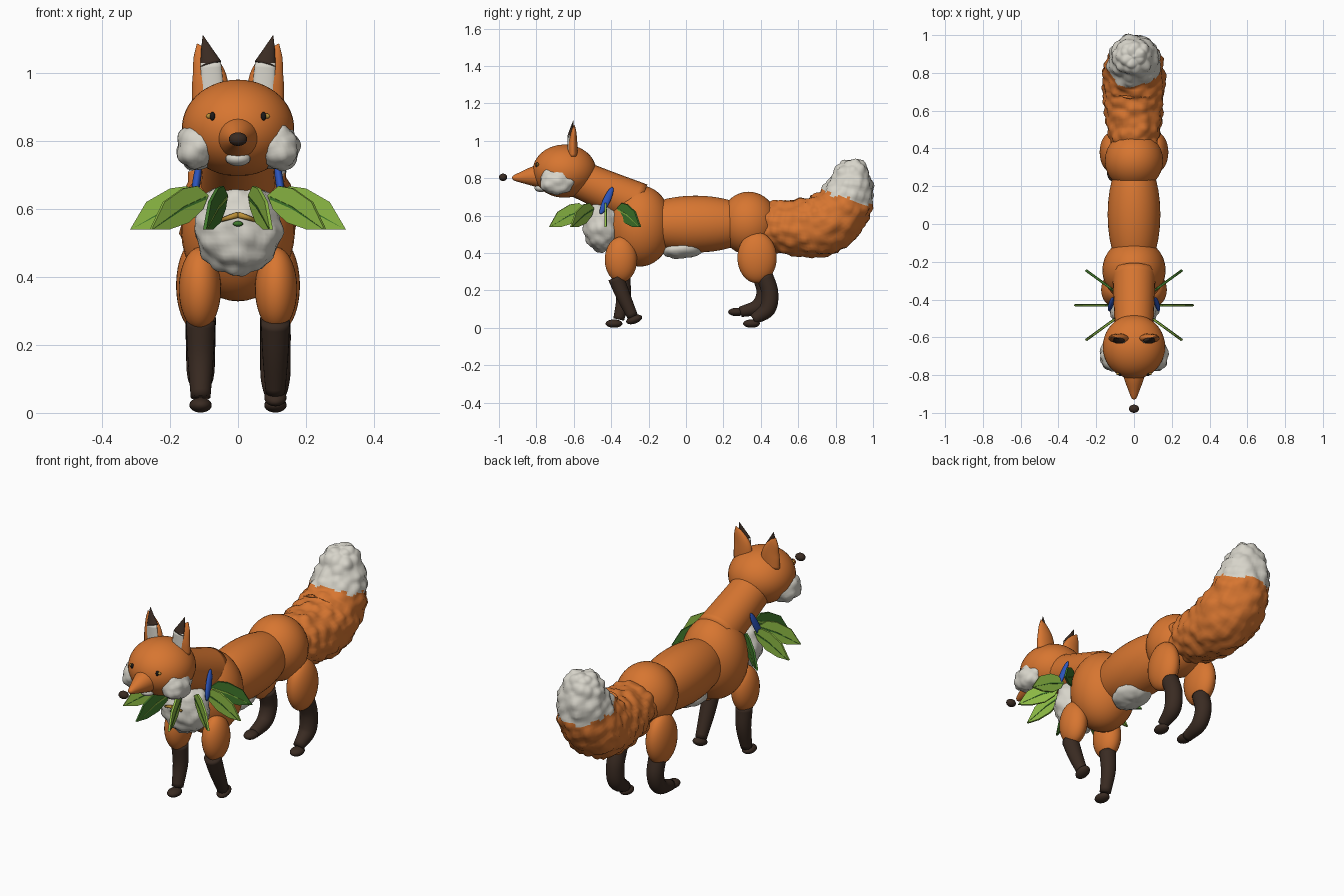
import bpy, bmesh, math
from mathutils import Vector, Matrix, noise

cube = bpy.data.objects.get("Cube")
if cube:
    bpy.data.objects.remove(cube, do_unlink=True)


def material(name, rgb):
    m = bpy.data.materials.new(name)
    m.use_nodes = True
    m.diffuse_color = (*rgb, 1)
    m.node_tree.nodes["Principled BSDF"].inputs["Base Color"].default_value = (*rgb, 1)
    return m


ORANGE = material("orange fur", (0.68, 0.18, 0.03))
WHITE = material("white fur", (0.68, 0.66, 0.59))
BROWN = material("dark brown", (0.042, 0.024, 0.016))
BLACK = material("black", (0.012, 0.01, 0.01))
LIME = material("light green", (0.27, 0.5, 0.06))
GREEN = material("dark green", (0.05, 0.19, 0.025))
BLUE = material("blue", (0.025, 0.09, 0.5))
GOLD = material("gold", (0.5, 0.28, 0.04))


def finish(name, bm, mats, smooth=True):
    bmesh.ops.recalc_face_normals(bm, faces=bm.faces[:])
    me = bpy.data.meshes.new(name)
    bm.to_mesh(me)
    bm.free()
    for m in mats:
        me.materials.append(m)
    for p in me.polygons:
        p.use_smooth = smooth
    ob = bpy.data.objects.new(name, me)
    bpy.context.collection.objects.link(ob)
    return ob


def tuft(bm, amp, cell):
    """Push the surface into rounded clumps of fur."""
    bm.normal_update()
    moves = [(v, v.normal * amp * (0.5 - noise.voronoi(v.co / cell)[0][0])) for v in bm.verts]
    for v, d in moves:
        v.co += d


def ball(name, loc, size, mat, rot=(0, 0, 0), fluff=0, seg=32):
    bm = bmesh.new()
    bmesh.ops.create_uvsphere(bm, u_segments=seg, v_segments=seg * 2 // 3, radius=1)
    turn = Matrix.Identity(4)
    for angle, axis in zip(rot, "XYZ"):
        turn = Matrix.Rotation(angle, 4, axis) @ turn
    bm.transform(Matrix.Translation(loc) @ turn @ Matrix.Diagonal((*size, 1)))
    if fluff:
        tuft(bm, fluff, 0.05)
    return finish(name, bm, [mat])


def catmull(a, b, c, d, t):
    return 0.5 * (2 * b + (c - a) * t + (2 * a - 5 * b + 4 * c - d) * t * t
                  + (3 * b - a - 3 * c + d) * t ** 3)


def tube(name, keys, mats, flat=1, sides=24, steps=6, fluff=0, rule=None):
    """Sweep an ellipse along smoothed (x, y, z, radius) keys."""
    k = [Vector(p) for p in keys]
    k = [2 * k[0] - k[1]] + k + [2 * k[-1] - k[-2]]
    pts = [catmull(*k[i:i + 4], s / steps) for i in range(len(k) - 3) for s in range(steps)]
    pts.append(k[-2])
    bm, rings = bmesh.new(), []
    for i, p in enumerate(pts):
        tangent = (pts[min(i + 1, len(pts) - 1)] - pts[max(i - 1, 0)]).xyz.normalized()
        u = (Vector((1, 0, 0)) - tangent * tangent.x).normalized()
        v = tangent.cross(u)
        r = max(p.w, 0.001)
        rings.append([bm.verts.new(p.xyz + r * (u * math.cos(a) + v * flat * math.sin(a)))
                      for a in (math.tau * j / sides for j in range(sides))])
    for a, b in zip(rings, rings[1:]):
        for j in range(sides):
            n = (j + 1) % sides
            bm.faces.new((a[j], a[n], b[n], b[j]))
    bm.faces.new(rings[0])
    bm.faces.new(rings[-1])
    bmesh.ops.recalc_face_normals(bm, faces=bm.faces[:])
    if fluff:
        tuft(bm, fluff, 0.055)
    if rule:
        for f in bm.faces:
            f.material_index = rule(f.calc_center_median())
    return finish(name, bm, mats)


def plate(name, outline, thick, mat, matrix):
    """Extrude an outline in the local xz plane."""
    bm = bmesh.new()
    face = bm.faces.new([bm.verts.new((x, -thick / 2, z)) for x, z in outline])
    new = bmesh.ops.extrude_face_region(bm, geom=[face])["geom"]
    bmesh.ops.translate(bm, vec=(0, thick, 0),
                        verts=[g for g in new if isinstance(g, bmesh.types.BMVert)])
    bm.transform(matrix)
    return finish(name, bm, [mat], False)


# Body
ball("chest", (0, -0.245, 0.545), (0.168, 0.17, 0.217), ORANGE)
ball("torso", (0, 0.05, 0.555), (0.14, 0.34, 0.152), ORANGE)
ball("hips", (0, 0.335, 0.56), (0.155, 0.155, 0.168), ORANGE)
ball("bib", (0, -0.45, 0.545), (0.13, 0.1, 0.138), WHITE, fluff=0.02, seg=48)
ball("belly_patch", (0, -0.01, 0.425), (0.09, 0.12, 0.052), WHITE, (0.12, 0, 0), 0.012)
tube("neck", [(0, -0.25, 0.66, 0.115), (0, -0.42, 0.73, 0.108), (0, -0.58, 0.8, 0.1)], [ORANGE])

# Tail with a white tip
tube("tail", [(0, 0.42, 0.555, 0.12), (0, 0.5, 0.545, 0.14), (0, 0.62, 0.535, 0.155),
              (0, 0.74, 0.555, 0.165), (0, 0.83, 0.635, 0.155), (0, 0.875, 0.74, 0.13),
              (0, 0.885, 0.83, 0.1), (0, 0.885, 0.885, 0.06), (0, 0.885, 0.905, 0.005)],
     [ORANGE, WHITE], sides=56, steps=9, fluff=0.028,
     rule=lambda c: int(c.z + 0.3 * (c.y - 0.87)
                        + 0.025 * noise.noise(c * 25) > 0.69 and c.y > 0.72))

# Head
ball("head", (0, -0.65, 0.838), (0.165, 0.17, 0.142), ORANGE, seg=40)
tube("snout", [(0, -0.76, 0.812, 0.068), (0, -0.82, 0.81, 0.052), (0, -0.88, 0.805, 0.03),
               (0, -0.92, 0.802, 0.014), (0, -0.93, 0.801, 0.002)], [ORANGE])
ball("nose", (0, -0.978, 0.805), (0.027, 0.022, 0.02), BROWN, seg=20)
ball("chin", (0, -0.775, 0.748), (0.037, 0.035, 0.022), WHITE, seg=20)

for s, side in ((1, "left"), (-1, "right")):
    # Face
    ball(side + "_cheek", (s * 0.118, -0.69, 0.785), (0.062, 0.092, 0.074), WHITE,
         (0, s * -0.25, 0), 0.02, 36)
    ball(side + "_eye", (s * 0.075, -0.796, 0.872), (0.008, 0.01, 0.013), BLACK, seg=16)
    ball(side + "_iris", (s * 0.081, -0.793, 0.873), (0.014, 0.007, 0.008), GOLD, seg=16)

    # Ear shell with a lining and dark tip
    tube(side + "_ear", [(s * 0.08, -0.605, 0.92, 0.055), (s * 0.085, -0.605, 0.99, 0.05),
                         (s * 0.105, -0.6, 1.05, 0.028), (s * 0.12, -0.597, 1.085, 0.002)],
         [ORANGE], flat=0.48)
    tube(side + "_ear_lining", [(s * 0.075, -0.622, 0.94, 0.034), (s * 0.08, -0.622, 1.03, 0.03)],
         [WHITE], flat=0.35)
    tube(side + "_ear_tip", [(s * 0.08, -0.618, 1.025, 0.032), (s * 0.093, -0.61, 1.07, 0.016),
                             (s * 0.103, -0.602, 1.11, 0.001)], [BROWN], flat=0.5)

    # Upper legs
    ball(side + "_front_thigh", (s * 0.112, -0.348, 0.365), (0.062, 0.086, 0.122), ORANGE)
    ball(side + "_hind_thigh", (s * 0.12, 0.38, 0.375), (0.062, 0.105, 0.136), ORANGE)

    # Collar feather and pendant arm
    ball(side + "_blue_feather", (s * 0.122, -0.425, 0.68), (0.012, 0.02, 0.08), BLUE,
         (-0.42, s * -0.15, 0), seg=20)
    tube(side + "_pendant_arm", [(0, -0.566, 0.583, 0.009), (s * 0.05, -0.55, 0.567, 0.006)],
         [GOLD], sides=8, steps=1)

ball("pendant_bead", (0, -0.557, 0.556), (0.015, 0.01, 0.008), GREEN, seg=12)

# Lower legs, each in its own stride pose: sign of x, path, paw centre
STRIDES = {
    "left_front": (1, [(-0.375, 0.27, 0.043), (-0.335, 0.17, 0.038), (-0.285, 0.06, 0.029)],
                   (-0.277, 0.045)),
    "right_front": (-1, [(-0.34, 0.27, 0.043), (-0.335, 0.16, 0.038), (-0.36, 0.045, 0.029)],
                    (-0.385, 0.023)),
    "left_hind": (1, [(0.42, 0.28, 0.045), (0.448, 0.19, 0.045), (0.435, 0.1, 0.043),
                      (0.36, 0.045, 0.028)], (0.35, 0.023)),
    "right_hind": (-1, [(0.4, 0.28, 0.045), (0.42, 0.19, 0.043), (0.385, 0.115, 0.04),
                        (0.29, 0.085, 0.028)], (0.27, 0.085)),
}
for name, (s, path, paw) in STRIDES.items():
    tube(name + "_lower_leg", [(s * 0.11, *p) for p in path], [BROWN])
    ball(name + "_paw", (s * 0.11, *paw), (0.033, 0.045, 0.022), BROWN, seg=20,
         rot=(0.35 if paw[1] > 0.03 and paw[0] < 0 else 0, 0, 0))

# Ring of leaves, two of them buried in the chest at the back
LEAF = [(0.11, 0.64), (0.15, 0.667), (0.2, 0.66), (0.27, 0.62), (0.317, 0.54),
        (0.25, 0.54), (0.18, 0.56), (0.13, 0.6)]
RIB = [(0.12, 0.637), (0.2, 0.607), (0.312, 0.541), (0.2, 0.6), (0.12, 0.628)]
for k in range(10):
    if k in (2, 3):
        continue
    place = Matrix.Translation((0, -0.43, 0)) @ Matrix.Rotation(k * math.tau / 10, 4, "Z")
    dark = k in (1, 4, 7)
    plate("leaf_%d" % k, LEAF, 0.01, GREEN if dark else LIME, place)
    plate("leaf_rib_%d" % k, RIB, 0.014, LIME if dark else GREEN, place)
